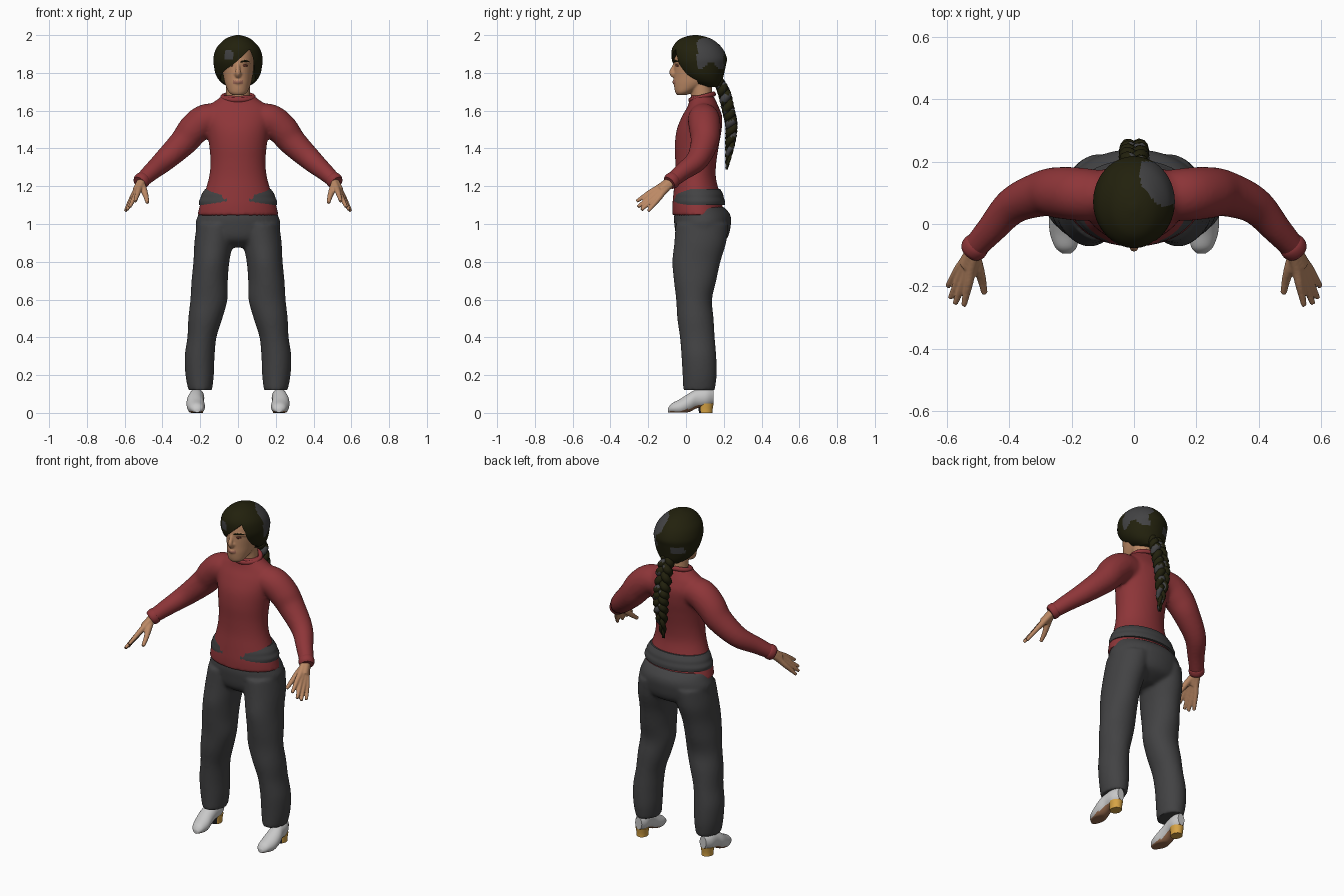
import bpy, bmesh
from math import sin, cos, pi, radians
from mathutils import Vector

cube = bpy.data.objects.get("Cube")
if cube:
    bpy.data.objects.remove(cube)


def material(name, r, g, b):
    m = bpy.data.materials.new(name)
    m.use_nodes = True
    m.diffuse_color = (r, g, b, 1)
    node = next(n for n in m.node_tree.nodes if n.type == 'BSDF_PRINCIPLED')
    node.inputs["Base Color"].default_value = (r, g, b, 1)
    node.inputs["Roughness"].default_value = 0.8
    return m


RED = material("sweater red", .27, .036, .04)
CHARCOAL = material("charcoal", .055, .055, .057)
HAIR = material("dark hair", .016, .015, .004)
SKIN = material("skin", .5, .25, .13)
SHOE = material("shoe grey", .58, .58, .58)
SOLE = material("sole brown", .3, .14, .07)
HEEL = material("heel tan", .68, .37, .06)
BLACK = material("black", .01, .01, .01)
LIP = material("lip", .36, .15, .1)
EYE = material("eye brown", .12, .03, .02)


def spline(rows, steps=5):
    """Catmull-Rom resampling of rows of any width."""
    out = []
    for i in range(len(rows) - 1):
        a, b, c, d = (rows[max(0, min(len(rows) - 1, i + k))] for k in (-1, 0, 1, 2))
        for s in range(steps):
            t = s / steps
            out.append([q + .5 * t * (r - p + t * (2*p - 5*q + 4*r - s4 + t * (3*(q - r) + s4 - p)))
                        for p, q, r, s4 in zip(a, b, c, d)])
    return out + [list(rows[-1])]


def finish(ob):
    ob.data.shade_smooth()
    ob.data.set_sharp_from_angle(angle=radians(50))
    return ob


def loft(name, rings, mat, mirror=False):
    """Skin a list of rings, close both ends, optionally add the other side."""
    bm = bmesh.new()
    for side in ((1, -1) if mirror else (1,)):
        vs = [[bm.verts.new((p.x * side, p.y, p.z)) for p in ring] for ring in rings]
        n = len(vs[0])
        for a, b in zip(vs, vs[1:]):
            for i in range(n):
                bm.faces.new((a[i], a[(i + 1) % n], b[(i + 1) % n], b[i]))
        bm.faces.new(vs[0])
        bm.faces.new(vs[-1])
    bmesh.ops.recalc_face_normals(bm, faces=bm.faces)
    me = bpy.data.meshes.new(name)
    bm.to_mesh(me)
    bm.free()
    me.materials.append(mat)
    ob = bpy.data.objects.new(name, me)
    bpy.context.collection.objects.link(ob)
    return finish(ob)


def stack(name, rows, mat, mirror=False, n=40):
    """Horizontal ellipses: z, centre x, centre y, radius x, radius y."""
    return loft(name, [[Vector((cx + rx * cos(2*pi*i/n), cy + ry * sin(2*pi*i/n), z))
                        for i in range(n)] for z, cx, cy, rx, ry in spline(rows)], mat, mirror)


def tube(name, rows, mat, mirror=False, n=16, steps=5):
    """Round tube along points: x, y, z, radius."""
    pts = spline(rows, steps)
    rings = []
    for i, p in enumerate(pts):
        t = Vector(pts[min(i + 1, len(pts) - 1)][:3]) - Vector(pts[max(i - 1, 0)][:3])
        u = t.cross(Vector((0, 1, 0))).normalized()
        v = t.cross(u).normalized()
        rings.append([Vector(p[:3]) + p[3] * (u * cos(2*pi*k/n) + v * sin(2*pi*k/n)) for k in range(n)])
    return loft(name, rings, mat, mirror)


def bake(ob):
    bpy.context.view_layer.update()
    me = bpy.data.meshes.new_from_object(ob.evaluated_get(bpy.context.evaluated_depsgraph_get()))
    ob.modifiers.clear()
    ob.data = me
    return finish(ob)


def fuse(name, parts, voxel, smooth):
    """Merge overlapping parts into one soft skin."""
    bm = bmesh.new()
    mat = parts[0].data.materials[0]
    for p in parts:
        bm.from_mesh(p.data)
        bpy.data.objects.remove(p)
    me = bpy.data.meshes.new(name)
    bm.to_mesh(me)
    bm.free()
    ob = bpy.data.objects.new(name, me)
    bpy.context.collection.objects.link(ob)
    r = ob.modifiers.new("skin", 'REMESH')
    r.mode, r.voxel_size = 'VOXEL', voxel
    s = ob.modifiers.new("soften", 'SMOOTH')
    s.factor, s.iterations = .5, smooth
    bake(ob)
    ob.data.materials.clear()
    ob.data.materials.append(mat)
    return ob


def paint(ob, mat, rule):
    ob.data.materials.append(mat)
    for f in ob.data.polygons:
        if rule(f.center, f.normal):
            f.material_index = len(ob.data.materials) - 1


# Sweater: torso and sleeves, collar, cuffs
torso = stack("torso", [(1.045, 0, .068, .215, .14), (1.1, 0, .06, .202, .132), (1.17, 0, .055, .176, .121),
                        (1.25, 0, .05, .153, .108), (1.33, 0, .052, .146, .109), (1.42, 0, .058, .153, .117),
                        (1.5, 0, .07, .166, .119), (1.57, 0, .085, .18, .106), (1.62, 0, .09, .165, .083),
                        (1.655, 0, .088, .115, .069), (1.68, 0, .085, .085, .06)], RED)
sleeves = tube("sleeves", [(.09, .09, 1.555, .08), (.17, .095, 1.55, .085), (.235, .1, 1.5, .083),
                           (.29, .098, 1.432, .074), (.386, .06, 1.34, .06), (.46, -.02, 1.275, .047),
                           (.515, -.08, 1.225, .039)], RED, True, 24)
fuse("sweater", [torso, sleeves], .01, 4)
tube("cuffs", [(.497, -.06, 1.242, .036), (.505, -.069, 1.235, .043), (.515, -.081, 1.224, .043),
               (.522, -.089, 1.217, .037)], RED, True, 24)
bpy.ops.mesh.primitive_torus_add(major_segments=48, minor_segments=12, major_radius=.081, minor_radius=.013,
                                 location=(0, .085, 1.672), rotation=(.26, 0, 0))
collar = bpy.context.object
collar.name = "collar"
collar.scale = (1, .8, 1)
collar.data.materials.append(RED)
finish(collar)

# Trousers and waistband
pelvis = stack("pelvis", [(.875, 0, .075, .09, .06), (.92, 0, .085, .2, .13), (1, 0, .088, .224, .15),
                          (1.05, 0, .086, .21, .148), (1.09, 0, .078, .195, .122)], CHARCOAL)
legs = stack("legs", [(1, .11, .085, .108, .14), (.9, .128, .075, .103, .137), (.8, .141, .055, .095, .127),
                      (.7, .15, .048, .096, .112), (.6, .154, .043, .098, .095), (.5, .173, .05, .09, .096),
                      (.4, .191, .06, .077, .092), (.3, .203, .068, .079, .092), (.2, .203, .072, .075, .09),
                      (.12, .2, .069, .063, .084)], CHARCOAL, True)
fuse("trousers", [pelvis, legs], .01, 4)
stack("waistband", [(1.1, 0, .068, .205, .138), (1.12, 0, .068, .207, .138), (1.14, 0, .066, .198, .134),
                    (1.16, 0, .065, .191, .13), (1.185, 0, .062, .174, .119)], CHARCOAL)

# Shoes: rings along the foot, flattened on the ground
rows = [(-.094, .216, .014, .014, .012), (-.075, .218, .024, .034, .026), (-.03, .222, .032, .047, .042),
        (.02, .226, .056, .046, .05), (.06, .222, .075, .041, .05), (.11, .218, .08, .039, .05),
        (.146, .215, .085, .022, .036)]
shoes = loft("shoes", [[Vector((cx + rx * cos(2*pi*i/32), y, max(.003, cz + rz * sin(2*pi*i/32))))
                        for i in range(32)] for y, cx, cz, rx, rz in spline(rows)], SHOE, True)
paint(shoes, SOLE, lambda c, n: n.z < -.6)
heels = stack("heels", [(0, .217, .104, .031, .036), (.02, .217, .104, .032, .037), (.05, .217, .106, .036, .04)],
              HEEL, True, 24)
paint(heels, BLACK, lambda c, n: n.y < -.6)

# Hands: each finger runs from the wrist over its knuckle to the tip
wrist, knuckles, across = Vector((.508, -.075, 1.23)), Vector((.546, -.165, 1.152)), Vector((.52, .68, -.52))
fingers = [tube("palm", [(.495, -.058, 1.245, .026), (.515, -.09, 1.215, .025), (.535, -.135, 1.177, .024)], SKIN, True)]
for offset, tip in ((-.033, (.545, -.262, 1.12)), (-.011, (.573, -.255, 1.09)),
                    (.011, (.588, -.237, 1.074)), (.031, (.597, -.2, 1.068))):
    k = knuckles + across * offset
    fingers.append(tube("finger", [(*(wrist + across * offset * .4), .017), (*wrist.lerp(k, .6), .017), (*k, .0145),
                                   (*k.lerp(Vector(tip), .5), .012), (*tip, .009)], SKIN, True))
fingers.append(tube("thumb", [(.512, -.085, 1.22, .017), (.5, -.135, 1.185, .018), (.487, -.18, 1.145, .014),
                              (.479, -.222, 1.112, .01)], SKIN, True))
fuse("hands", fingers, .005, 2)

# Head, neck and face
skull = stack("skull", [(1.683, 0, -.022, .03, .026), (1.7, 0, -.008, .05, .05), (1.74, 0, .03, .068, .094),
                        (1.78, 0, .05, .077, .113), (1.83, 0, .06, .084, .123), (1.88, 0, .065, .086, .126),
                        (1.93, 0, .06, .07, .1), (1.96, 0, .06, .035, .05)], SKIN)
neck = stack("neck", [(1.62, 0, .09, .07, .062), (1.69, 0, .083, .064, .057), (1.77, 0, .075, .064, .06)], SKIN)
nose = tube("nose", [(0, -.056, 1.855, .008), (0, -.066, 1.83, .01), (0, -.074, 1.803, .015),
                     (0, -.06, 1.785, .016)], SKIN)
nostrils = tube("nostrils", [(.008, -.063, 1.797, .01), (.017, -.054, 1.795, .009)], SKIN, True)
lips = tube("lips", [(-.027, -.049, 1.75, .006), (0, -.061, 1.752, .012), (.027, -.049, 1.75, .006)], SKIN)
brow = tube("brow", [(.008, -.056, 1.854, .008), (.04, -.046, 1.858, .009), (.066, -.016, 1.85, .007)], SKIN, True)
head = fuse("head", [skull, neck, nose, nostrils, lips, brow], .005, 3)
paint(head, LIP, lambda c, n: abs(c.x) < .026 and abs(c.z - 1.751) < .009 and c.y < -.045)
tube("eyes", [(.02, -.052, 1.838, .003), (.034, -.049, 1.839, .007), (.05, -.038, 1.838, .003)], EYE, True)
tube("eyebrows", [(.014, -.062, 1.857, .003), (.038, -.055, 1.863, .005), (.062, -.028, 1.856, .003)], HAIR, True)

# Hair cap with a slanted fringe cut out of the front
hair = stack("hair", [(1.725, 0, .13, .05, .045), (1.75, 0, .105, .09, .085), (1.79, 0, .085, .117, .115),
                      (1.84, 0, .073, .128, .138), (1.88, 0, .07, .13, .146), (1.93, 0, .06, .115, .133),
                      (1.97, 0, .053, .08, .098), (1.99, 0, .05, .047, .058), (2, 0, .05, .01, .012)], HAIR, n=64)
outline = [(-.1, 1.7), (-.088, 1.79), (-.07, 1.815), (-.03, 1.84), (.02, 1.885), (.062, 1.925),
           (.08, 1.88), (.088, 1.79), (.1, 1.7)]
cutter = loft("fringe_cutter", [[Vector((x, -.2, z)) for x, z in outline],
                                [Vector((x, (1.93 - z) * .35, z)) for x, z in outline]], HAIR)
cutter.hide_render = True
cut = hair.modifiers.new("fringe", 'BOOLEAN')
cut.operation, cut.solver, cut.object = 'DIFFERENCE', 'EXACT', cutter
bake(hair)
bpy.data.objects.remove(cutter)
for f in hair.data.polygons:
    f.material_index = 0
paint(hair, CHARCOAL, lambda c, n:
      (c.z > 1.84 + .02 * sin(c.y * 60) and .06 < c.y < .2 and c.x > .02 + max(0, .13 - c.y) * .8)
      or (c.z < 1.84 and c.y > .12 and -.1 < c.x < -.04 and c.z > 1.8)
      or (c.y < 0 and abs(c.x + .05) < .02 and abs(c.z - 1.9) < .025))

# Three-strand braid down the back
spine = spline([(.165, 1.77, .8), (.2, 1.7, 1), (.225, 1.6, 1), (.24, 1.52, .95), (.233, 1.42, .75), (.215, 1.29, .2)], 16)
for strand in range(3):
    path = []
    for i, (y, z, w) in enumerate(spine):
        a = i / len(spine) * 7 * pi + strand * 2 * pi / 3
        path.append((.027 * w * sin(a), y + .014 * w * sin(2 * a), z, .022 * w))
    braid = tube("braid_strand", path, HAIR, n=12, steps=1)
    paint(braid, CHARCOAL, lambda c, n: sin(c.z * 45 + strand * 2) > .6 and c.x > -.01)
